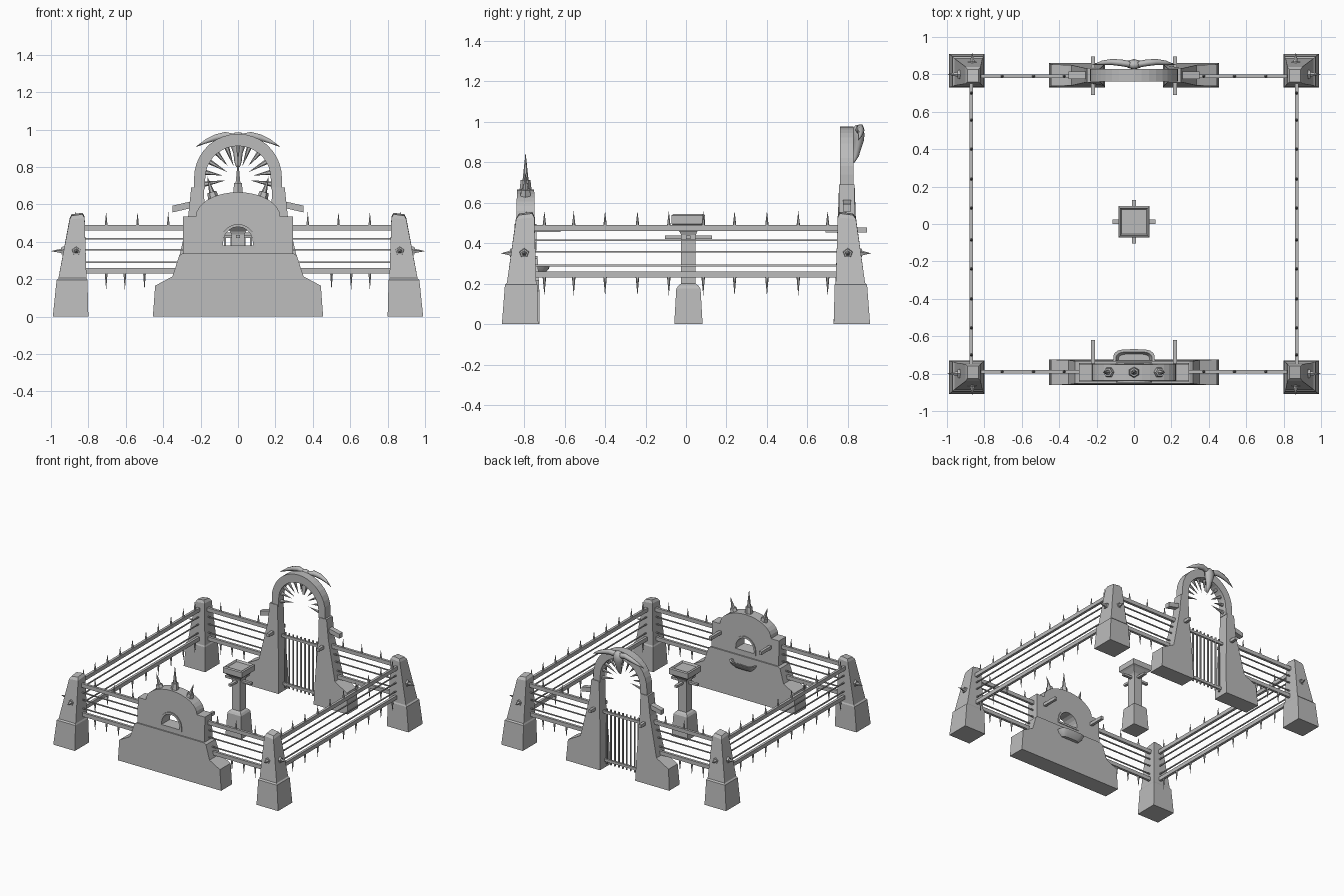
import bpy, bmesh, math
from mathutils import Vector, Matrix

if "Cube" in bpy.data.objects:
    bpy.data.objects.remove(bpy.data.objects["Cube"], do_unlink=True)

grey = bpy.data.materials.new("stone_grey")
grey.use_nodes = True
grey.diffuse_color = (0.5, 0.5, 0.5, 1)
grey.node_tree.nodes["Principled BSDF"].inputs["Base Color"].default_value = (0.5, 0.5, 0.5, 1)


def finish(name, bm):
    bmesh.ops.recalc_face_normals(bm, faces=bm.faces)
    mesh = bpy.data.meshes.new(name)
    bm.to_mesh(mesh)
    bm.free()
    mesh.materials.append(grey)
    obj = bpy.data.objects.new(name, mesh)
    bpy.context.collection.objects.link(obj)
    return obj


def smooth(obj, angle=40):
    bpy.ops.object.select_all(action="DESELECT")
    obj.select_set(True)
    bpy.context.view_layer.objects.active = obj
    bpy.ops.object.shade_smooth_by_angle(angle=math.radians(angle))


def loft(name, rings):
    """Skin a stack of closed rings and cap both ends."""
    bm = bmesh.new()
    rows = [[bm.verts.new(p) for p in ring] for ring in rings]
    n = len(rows[0])
    for a, b in zip(rows, rows[1:]):
        for i in range(n):
            j = (i + 1) % n
            bm.faces.new((a[i], a[j], b[j], b[i]))
    bm.faces.new(rows[0])
    bm.faces.new(rows[-1])
    return finish(name, bm)


def rect(x0, x1, y0, y1, z, tilt=0, sx=1, sy=1):
    """Rectangular ring whose far corner can sink by tilt."""
    corners = ((x0, y0, 0), (x1, y0, 1), (x1, y1, 2), (x0, y1, 1))
    return [(sx * x, sy * y, z - tilt * k) for x, y, k in corners]


def box(name, x0, x1, y0, y1, z0, z1):
    return loft(name, [rect(x0, x1, y0, y1, z0), rect(x0, x1, y0, y1, z1)])


def prism(name, profile, yc, half):
    """Extrude an xz profile along y; half(z) is the half thickness."""
    return loft(name, [[(x, yc + s * half(z), z) for x, z in profile] for s in (-1, 1)])


def add_cone(bm, base, tip, r1, r2, sides):
    base, tip = Vector(base), Vector(tip)
    axis = tip - base
    matrix = Matrix.Translation((base + tip) / 2) @ axis.to_track_quat("Z", "Y").to_matrix().to_4x4()
    bmesh.ops.create_cone(bm, cap_ends=True, segments=sides, radius1=r1, radius2=r2,
                          depth=axis.length, matrix=matrix)


def spike(name, base, tip, r, sides=6, collar=False):
    bm = bmesh.new()
    add_cone(bm, base, tip, r, 0, sides)
    if collar:
        mid = Vector(base).lerp(Vector(tip), 0.3)
        add_cone(bm, base, mid, r * 1.45, r * 1.15, sides)
    return finish(name, bm)


def mirrored(points):
    return points + [(-x, z) for x, z in reversed(points) if x > 1e-4]


def arc(rx, rz, zc, start, end, steps):
    angles = [math.radians(start + (end - start) * i / steps) for i in range(steps + 1)]
    return [(rx * math.cos(a), zc + rz * math.sin(a)) for a in angles]


# Corner pillars with outward spikes
for sx in (-1, 1):
    for sy in (-1, 1):
        loft("corner_pillar", [
            rect(0.80, 0.99, 0.73, 0.91, 0, 0, sx, sy),
            rect(0.805, 0.97, 0.735, 0.895, 0.195, 0, sx, sy),
            rect(0.81, 0.96, 0.74, 0.885, 0.205, 0, sx, sy),
            rect(0.82, 0.90, 0.75, 0.84, 0.535, 0.008, sx, sy),
            rect(0.832, 0.89, 0.76, 0.825, 0.555, 0.008, sx, sy)])
        spike("pillar_spike", (sx * 0.92, sy * 0.8, 0.35), (sx, sy * 0.8, 0.35), 0.019, 5, True)
        spike("pillar_spike", (sx * 0.865, sy * 0.85, 0.35), (sx * 0.865, sy * 0.915, 0.35), 0.019, 5, True)

# Fences: two spiked rails and three wires on every side
RAILS, WIRES = (0.245, 0.475), (0.29, 0.358, 0.415)
HALVES = [(z, 0.015, 0.01) for z in RAILS] + [(z, 0.004, 0.004) for z in WIRES]
for s in (-1, 1):
    for z, hz, hy in HALVES:
        box("side_rail", s * 0.87 - hy, s * 0.87 + hy, -0.78, 0.78, z - hz, z + hz)
        for sy in (-1, 1):
            x0, x1 = sorted((s * 0.24, s * 0.85))
            box("end_rail", x0, x1, sy * 0.79 - hy, sy * 0.79 + hy, z - hz, z + hz)
    for y in (0.085, 0.24, 0.40, 0.555, 0.70):
        for sy in (-1, 1):
            spike("rail_spike", (s * 0.87, sy * y, 0.485), (s * 0.87, sy * y, 0.56), 0.009)
            spike("rail_spike", (s * 0.87, sy * y, 0.235), (s * 0.87, sy * y, 0.14), 0.009)
    for sy in (-1, 1):
        for x in (0.373, 0.537, 0.705):
            spike("rail_spike", (s * x, sy * 0.79, 0.485), (s * x, sy * 0.79, 0.56), 0.009)
        for x in (0.50, 0.605, 0.705):
            spike("rail_spike", (s * x, sy * 0.79, 0.235), (s * x, sy * 0.79, 0.14), 0.009)

# Front wall: stepped base and round-topped upper part
prism("wall_base", mirrored([(0.455, 0), (0.443, 0.165), (0.35, 0.215), (0.315, 0.325), (0.298, 0.336)]),
      -0.793, lambda z: 0.068 - 0.05 * max(0, z - 0.165))
wall = prism("wall_top", mirrored([(0.295, 0.30), (0.295, 0.535)] + arc(0.225, 0.13, 0.535, 0, 90, 8)),
             -0.793, lambda z: 0.05 - 0.02 * (z - 0.3))
window = [(0.08, 0.38)] + arc(0.08, 0.085, 0.395, 0, 90, 5)
cutter = prism("window_cutter", mirrored(window), -0.793, lambda z: 0.2)
cutter.hide_render = True
boolean = wall.modifiers.new("window", "BOOLEAN")
boolean.object = cutter
boolean.solver = "EXACT"
bpy.context.view_layer.objects.active = wall
bpy.ops.object.modifier_apply(modifier="window")
bpy.data.objects.remove(cutter, do_unlink=True)

# Window frame, one closed band around the opening
inner = mirrored(window)
outer = mirrored([(0.095, 0.365)] + arc(0.095, 0.10, 0.395, 0, 90, 5))
bm = bmesh.new()
loops = [[bm.verts.new((x, y, z)) for x, z in ring]
         for ring, y in ((inner, -0.848), (outer, -0.848), (outer, -0.74), (inner, -0.74))]
for k in range(4):
    a, b = loops[k], loops[(k + 1) % 4]
    for i in range(len(a)):
        j = (i + 1) % len(a)
        bm.faces.new((a[i], a[j], b[j], b[i]))
finish("window_frame", bm)

# Wall crown spikes and rear pegs
for x, tip_x, z, tip_z in ((-0.13, -0.165, 0.63, 0.75), (0, 0, 0.655, 0.85), (0.13, 0.165, 0.63, 0.75)):
    spike("crown_spike", (x, -0.793, z), (tip_x, -0.793, tip_z), 0.021, 6, True)
for s in (-1, 1):
    box("wall_peg", s * 0.22 - 0.011, s * 0.22 + 0.011, -0.78, -0.62, 0.455, 0.48)

# Trough on the rear of the wall, hollowed from above
def trough_ring(w, d, z):
    return [(w * math.copysign(abs(math.cos(a)) ** 0.5, math.cos(a)), -0.735 + d * math.sin(a) ** 0.6, z)
            for a in [math.pi * i / 10 for i in range(10)] + [math.pi - 1e-6]]

smooth(loft("trough", [trough_ring(0.075, 0.03, 0.245), trough_ring(0.10, 0.055, 0.27),
                       trough_ring(0.112, 0.066, 0.295), trough_ring(0.098, 0.052, 0.295),
                       trough_ring(0.085, 0.04, 0.27)]))

# Rear gate posts, pegs and arch
GY = 0.795
for s in (-1, 1):
    prism("gate_post", [(s * x, z) for x, z in (
        (0.155, 0), (0.16, 0.2), (0.178, 0.53), (0.182, 0.69), (0.25, 0.69), (0.267, 0.53),
        (0.335, 0.225), (0.35, 0.215), (0.443, 0.165), (0.455, 0))],
        GY, lambda z: 0.066 - 0.05 * min(z, 0.55))
    box("gate_peg", s * 0.22 - 0.011, s * 0.22 + 0.011, 0.69, 0.895, 0.453, 0.477)
    loft("gate_side_peg", [[(s * x, GY + dy, z + dz) for dy, dz in
                            ((-0.02, -0.018), (0.02, -0.018), (0.02, 0.018), (-0.02, 0.018))]
                           for x, z in ((0.22, 0.605), (0.35, 0.575))])
band = [(0.235, 0.68)] + arc(0.235, 0.237, 0.74, 0, 180, 18) + [(-0.235, 0.68), (-0.178, 0.68)]
prism("gate_arch", band + arc(0.175, 0.172, 0.74, 180, 0, 18) + [(0.178, 0.68)], GY, lambda z: 0.034)

# Teeth around the inside of the arch
for i in range(11):
    a = math.radians(-10 + 20 * i)
    reach = 0.09 if i % 2 else 0.11
    c, n = math.cos(a), math.sin(a)
    spike("arch_tooth", (0.185 * c, GY, 0.74 + 0.185 * n),
          ((0.175 - reach) * c, GY, 0.74 + (0.175 - reach) * n), 0.015, 6)

# Barred gate leaf
for i in range(9):
    x = -0.14 + 0.035 * i
    box("gate_bar", x - 0.005, x + 0.005, GY - 0.005, GY + 0.005, 0.03, 0.47)
for z in (0.06, 0.44):
    box("gate_crossbar", -0.17, 0.17, GY - 0.008, GY + 0.008, z - 0.01, z + 0.01)

# Horned skull on the outer face of the arch
skull = ((0.80, 0.826, 0.010, 0.008), (0.83, 0.838, 0.020, 0.016), (0.87, 0.847, 0.024, 0.02),
         (0.91, 0.853, 0.038, 0.027), (0.94, 0.854, 0.043, 0.028), (0.97, 0.852, 0.034, 0.024),
         (0.985, 0.85, 0.016, 0.012))
smooth(loft("skull", [[(w * math.cos(t * math.pi / 4), y + d * math.sin(t * math.pi / 4), z) for t in range(8)]
                      for z, y, w, d in skull]), 60)
horn = ((0.02, 0.853, 0.958, 0.022, 0.018), (0.07, 0.862, 0.968, 0.022, 0.018), (0.12, 0.866, 0.957, 0.02, 0.016),
        (0.17, 0.862, 0.938, 0.014, 0.012), (0.225, 0.85, 0.908, 0.001, 0.001))
for s in (-1, 1):
    smooth(loft("horn", [[(s * x, y + d * math.cos(t * math.pi / 3), z + h * math.sin(t * math.pi / 3))
                          for t in range(6)] for x, y, z, h, d in horn]), 70)

# Central pedestal with a shallow basin and cross pegs
PY = 0.012
loft("pedestal", [rect(-w, w, PY - w, PY + w, z) for w, z in (
    (0.07, 0), (0.06, 0.175), (0.05, 0.19), (0.036, 0.2), (0.036, 0.44), (0.042, 0.455), (0.07, 0.485),
    (0.083, 0.495), (0.083, 0.538), (0.074, 0.545), (0.066, 0.53))])
box("pedestal_peg_x", -0.115, 0.115, PY - 0.011, PY + 0.011, 0.42, 0.437)
box("pedestal_peg_y", -0.011, 0.011, PY - 0.117, PY + 0.117, 0.42, 0.437)
